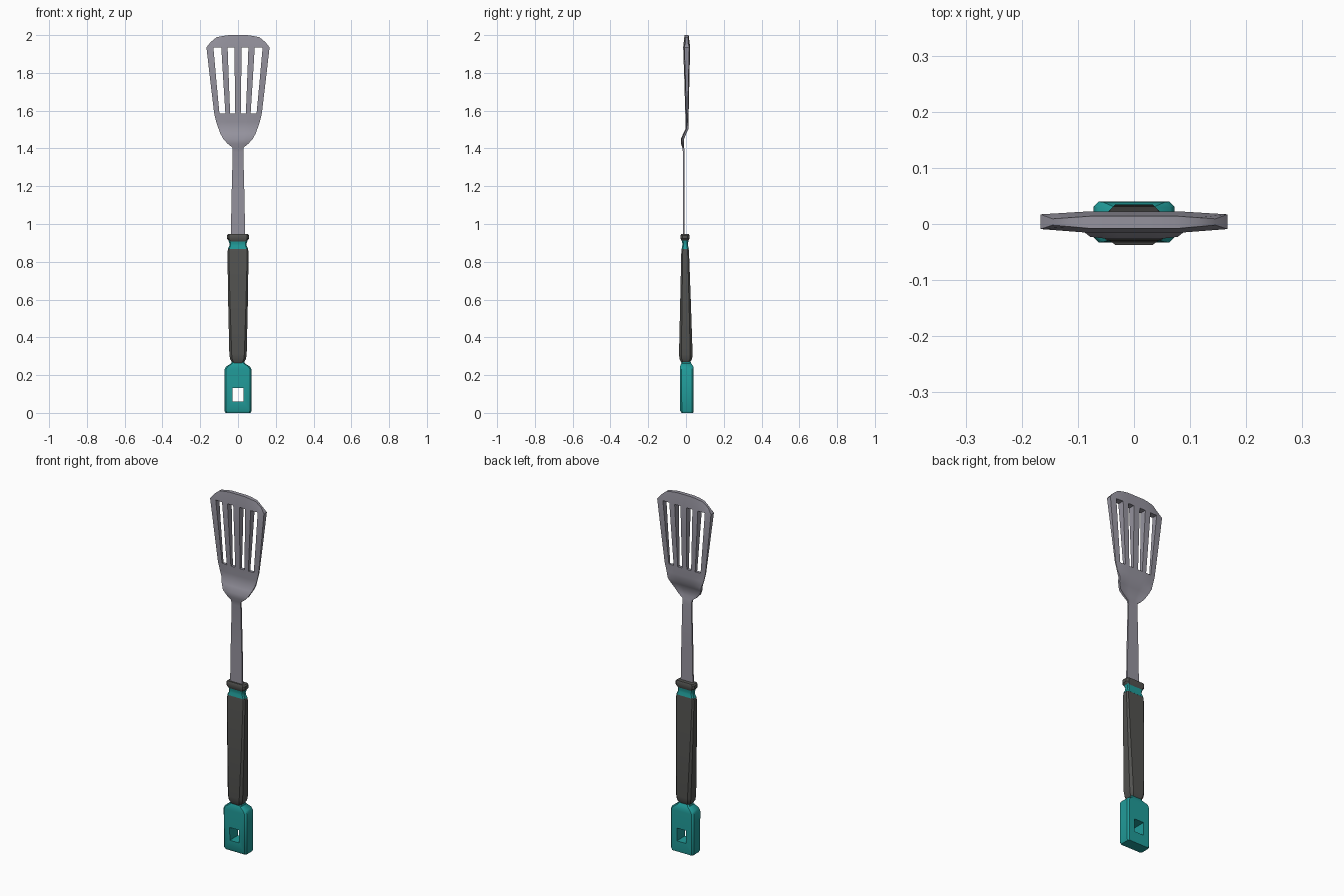
import bpy, bmesh, math

if "Cube" in bpy.data.objects:
    bpy.data.objects.remove(bpy.data.objects["Cube"])

def material(name, col):
    m = bpy.data.materials.new(name)
    m.diffuse_color = (*col, 1)
    m.use_nodes = True
    m.node_tree.nodes["Principled BSDF"].inputs["Base Color"].default_value = m.diffuse_color
    return m

STEEL = material("brushed steel", (0.30, 0.29, 0.34))
GRIP = material("dark grey rubber", (0.085, 0.085, 0.08))
TEAL = material("teal plastic", (0.015, 0.33, 0.32))

def finish(name, bm, mat):
    bmesh.ops.recalc_face_normals(bm, faces=bm.faces)
    me = bpy.data.meshes.new(name)
    bm.to_mesh(me)
    bm.free()
    ob = bpy.data.objects.new(name, me)
    bpy.context.collection.objects.link(ob)
    me.materials.append(mat)
    bpy.ops.object.select_all(action='DESELECT')
    ob.select_set(True)
    bpy.context.view_layer.objects.active = ob
    bpy.ops.object.shade_smooth_by_angle(angle=math.radians(35))
    return ob

def loft(name, sections, mat, chamfer=0.25):
    """Stack of chamfered rectangles: (z, half width, y front, y back)."""
    bm = bmesh.new()
    rings = []
    for z, w, y0, y1 in sections:
        c = chamfer * min(w, (y1 - y0) / 2)
        pts = [(-w + c, y0), (w - c, y0), (w, y0 + c), (w, y1 - c),
               (w - c, y1), (-w + c, y1), (-w, y1 - c), (-w, y0 + c)]
        rings.append([bm.verts.new((x, y, z)) for x, y in pts])
    for a, b in zip(rings, rings[1:]):
        for i in range(8):
            j = (i + 1) % 8
            bm.faces.new((a[i], a[j], b[j], b[i]))
    bm.faces.new(rings[0][::-1])
    bm.faces.new(rings[-1])
    return finish(name, bm, mat)

# Slotted blade and shaft: one grid; rows are (z, half width, y front, y back)
rows = [(0.93, 0.038, -0.016, -0.007), (1.15, 0.034, -0.016, -0.007),
        (1.38, 0.028, -0.016, -0.007), (1.405, 0.030, -0.020, -0.010),
        (1.425, 0.055, -0.026, -0.014), (1.45, 0.078, -0.027, -0.014),
        (1.48, 0.094, -0.014, -0.002), (1.505, 0.103, -0.002, 0.010),
        (1.54, 0.115, -0.002, 0.013), (1.585, 0.126, -0.004, 0.014),
        (1.76, 0.147, -0.009, 0.018), (1.935, 0.167, -0.015, 0.022),
        (2.00, 0.145, -0.008, 0.014)]
half = [0.115, 0.33, 0.53, 0.78, 1.0]
cols = [-f for f in reversed(half)] + [0] + half
drop = {1.0: 0.037, 0.78: 0.011, 0.53: 0.004}   # rounded tip
slot_rows, slot_cols = (9, 10), (1, 3, 6, 8)

bm = bmesh.new()
front, back = [], []
for r, (z, w, y0, y1) in enumerate(rows):
    fr, bk = [], []
    for f in cols:
        zz = z - (drop.get(abs(f), 0) if r == len(rows) - 1 else 0)
        edge = max(0, abs(f) - 0.53) / 0.47
        curl = 0.006 * edge if 7 < r else 0
        bow = 0.004 * edge if 3 < r < 8 else 0
        fr.append(bm.verts.new((f * w, y0 + curl + bow, zz)))
        bk.append(bm.verts.new((f * w, y1 - curl * 0.8 + bow, zz)))
    front.append(fr)
    back.append(bk)
for r in range(len(rows) - 1):
    for c in range(len(cols) - 1):
        if r in slot_rows and c in slot_cols:
            continue
        for g in (front, back):
            q = (g[r][c], g[r][c + 1], g[r + 1][c + 1], g[r + 1][c])
            bm.faces.new(q if g is front else q[::-1])
# close the outer rim and the slot walls between the two skins
bm.verts.index_update()
twin = {a: b for fr, bk in zip(front, back) for a, b in zip(fr, bk)}
for e in [e for e in bm.edges if e.is_boundary and e.verts[0] in twin]:
    a, b = e.verts
    bm.faces.new((a, b, twin[b], twin[a]))
finish("slotted_blade", bm, STEEL)

# Handle parts, from the top down
loft("handle_cap", [(0.908, 0.046, -0.022, 0.012), (0.922, 0.058, -0.029, 0.018),
                    (0.940, 0.058, -0.029, 0.018), (0.947, 0.052, -0.025, 0.014)], GRIP, 0.4)
loft("collar", [(0.868, 0.054, -0.023, 0.015), (0.885, 0.046, -0.020, 0.011),
                (0.895, 0.045, -0.019, 0.010), (0.912, 0.050, -0.023, 0.013)], TEAL, 0.4)
loft("grip", [(0.265, 0.030, -0.024, 0.020), (0.285, 0.042, -0.034, 0.032),
              (0.31, 0.046, -0.037, 0.035), (0.58, 0.052, -0.031, 0.026),
              (0.85, 0.056, -0.025, 0.016), (0.872, 0.052, -0.022, 0.014)], GRIP, 0.35)
base = loft("hanging_end", [(0.0, 0.066, -0.024, 0.038), (0.012, 0.072, -0.031, 0.040),
                            (0.23, 0.072, -0.033, 0.040), (0.245, 0.064, -0.032, 0.039),
                            (0.262, 0.036, -0.025, 0.028), (0.275, 0.032, -0.022, 0.022)], TEAL, 0.25)

# Square hanging hole through the end
bpy.ops.mesh.primitive_cube_add(size=1, location=(0, 0, 0.096))
cutter = bpy.context.object
cutter.name = "hole_cutter"
cutter.scale = (0.058, 0.3, 0.072)
cutter.hide_render = True
cutter.data.materials.append(TEAL)
mod = base.modifiers.new("hole", 'BOOLEAN')
mod.operation, mod.solver, mod.object = 'DIFFERENCE', 'EXACT', cutter
bpy.context.view_layer.objects.active = base
bpy.ops.object.modifier_move_to_index(modifier="hole", index=0)
bpy.ops.object.modifier_apply(modifier="hole")
bpy.data.objects.remove(cutter)
